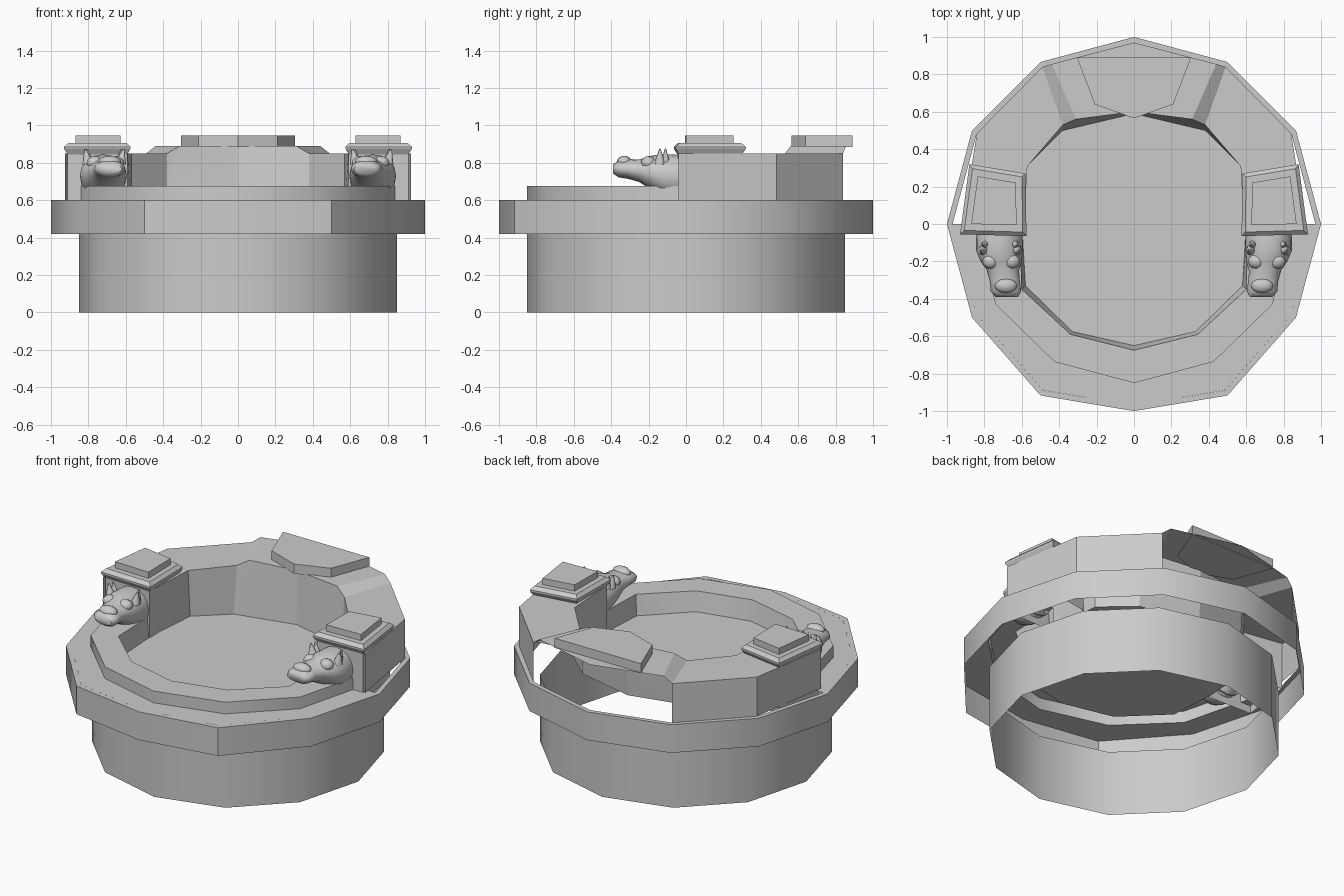
import bpy, bmesh, math
from mathutils import Matrix, Vector

cube = bpy.data.objects.get("Cube")
if cube:
    bpy.data.objects.remove(cube)

stone = bpy.data.materials.new("grey_stone")
stone.use_nodes = True
GREY = (0.6, 0.6, 0.6, 1)
stone.diffuse_color = GREY
stone.node_tree.nodes["Principled BSDF"].inputs["Base Color"].default_value = GREY


def finish(name, bm, angle=35):
    bmesh.ops.remove_doubles(bm, verts=bm.verts, dist=0.0005)
    bmesh.ops.recalc_face_normals(bm, faces=bm.faces)
    mesh = bpy.data.meshes.new(name)
    bm.to_mesh(mesh)
    bm.free()
    mesh.materials.append(stone)
    ob = bpy.data.objects.new(name, mesh)
    bpy.context.collection.objects.link(ob)
    bpy.ops.object.select_all(action='DESELECT')
    ob.select_set(True)
    bpy.context.view_layer.objects.active = ob
    bpy.ops.object.shade_smooth_by_angle(angle=math.radians(angle))
    return ob


def loft(bm, rows, closed=True, cap_first=False, cap_last=False):
    """Skin consecutive rows of points with quads."""
    vs = [[bm.verts.new(p) for p in row] for row in rows]
    n = len(rows[0])
    for a, b in zip(vs, vs[1:]):
        for i in range(n if closed else n - 1):
            j = (i + 1) % n
            bm.faces.new((a[i], a[j], b[j], b[i]))
    if cap_first:
        bm.faces.new(vs[0])
    if cap_last:
        bm.faces.new(vs[-1])


def ring(half, z):
    """Full outline from the points on its +x half, front to back."""
    pts = half + [(-x, y) for x, y in reversed(half) if x > 0]
    return [(x, y, z) for x, y in pts]


def regular(r):
    return [(r * math.sin(k * math.pi / 6), -r * math.cos(k * math.pi / 6)) for k in range(7)]


def lift(pts, z):
    return [(x, y, z) for x, y in pts]


# Open drum at the bottom
bm = bmesh.new()
drum = regular(0.85)
loft(bm, [ring(drum, 0), ring(drum, 0.42)])
finish("base_drum", bm)

# Overhanging band, with a slim ledge all round
band = regular(1)
band[1] = (0.5, -0.917)
ledge = [(x * 0.97, y * 0.97) for x, y in band]
bm = bmesh.new()
loft(bm, [ring(band, 0.42), ring(band, 0.6), ring(ledge, 0.6)])
finish("outer_band", bm)

# Front ledge, raised rim and its sloping inner wall
front_out = [(0.97, 0), (0.84, -0.485), (0.485, -0.889), (0, -0.97)]
front_mid = [(0.85, 0), (0.74, -0.43), (0.425, -0.737), (0, -0.85)]
front_in = [(0.61, 0), (0.6, -0.35), (0.34, -0.59), (0, -0.675)]
front_low = [(0.6, 0), (0.58, -0.33), (0.33, -0.575), (0, -0.65)]


def arc(half, z):
    return lift(half + [(-x, y) for x, y in half[-2::-1]], z)


bm = bmesh.new()
loft(bm, [arc(front_out, 0.6), arc(front_mid, 0.6), arc(front_mid, 0.675),
          arc(front_in, 0.675), arc(front_low, 0.55)], closed=False)
finish("front_rim", bm)

# Basin floor
floor = front_low[::-1] + [(0.57, 0.33), (0.38, 0.5), (0, 0.59)]
bm = bmesh.new()
bm.faces.new([bm.verts.new(p) for p in ring(floor, 0.55)])
finish("basin_floor", bm)

# Throne: raised sheet, sloping shoulders and leaning front wall, open behind
bm = bmesh.new()


def face(*pts):
    bm.faces.new([bm.verts.new(p) for p in pts])


face((0.44, 0.855, 0.89), (0, 0.97, 0.89), (-0.44, 0.855, 0.89),
     (-0.31, 0.56, 0.89), (0, 0.6, 0.89), (0.31, 0.56, 0.89))
for s in (1, -1):
    top, shoulder, foot = (s * 0.31, 0.56, 0.89), (s * 0.38, 0.53, 0.85), (s * 0.38, 0.5, 0.55)
    face((s * 0.49, 0.84, 0.85), (s * 0.44, 0.855, 0.89), top, shoulder)
    face(top, shoulder, foot)
    face(top, (0, 0.6, 0.89), (0, 0.59, 0.55), foot)
finish("throne", bm, 10)

# Thick plate on the throne
plate = [(0, 0.565), (0.21, 0.64), (0.305, 0.89)]
bm = bmesh.new()
loft(bm, [ring(plate, 0.885), ring(plate, 0.947)], cap_first=True, cap_last=True)
finish("throne_plate", bm)


def head(side):
    """Snouted beast head reaching forward from a pillar."""
    bm = bmesh.new()
    # y, centre x, centre z, half width, half height
    sections = [(-0.02, 0.72, 0.72, 0.12, 0.12), (-0.08, 0.72, 0.725, 0.125, 0.12),
                (-0.14, 0.72, 0.735, 0.125, 0.11), (-0.2, 0.71, 0.75, 0.11, 0.085),
                (-0.25, 0.7, 0.757, 0.085, 0.06), (-0.31, 0.69, 0.767, 0.08, 0.053),
                (-0.36, 0.685, 0.767, 0.082, 0.045), (-0.39, 0.68, 0.767, 0.06, 0.025)]
    rows = []
    for y, x, z, w, h in sections:
        turn = [k * math.tau / 16 for k in range(16)]
        rows.append([(side * (x + w * math.cos(t)), y, z + h * math.sin(t)) for t in turn])
    loft(bm, rows, cap_last=True)

    def blob(x, y, z, sx, sy, sz):
        m = Matrix.Translation((side * x, y, z)) @ Matrix.Diagonal((sx, sy, sz, 1))
        bmesh.ops.create_uvsphere(bm, u_segments=12, v_segments=8, radius=1, matrix=m)

    blob(0.72, -0.1, 0.66, 0.1, 0.11, 0.08)      # throat
    blob(0.685, -0.33, 0.805, 0.06, 0.04, 0.032)  # nose
    for e in (1, -1):
        blob(0.71 + e * 0.055, -0.2, 0.8, 0.045, 0.04, 0.035)  # brow
        for y, spread, size in ((-0.14, 0.095, 0.03), (-0.11, 0.085, 0.025)):
            m = (Matrix.Translation((side * (0.715 + e * spread), y, 0.835))
                 @ Matrix.Rotation(side * e * 0.2, 4, 'Y'))
            bmesh.ops.create_cone(bm, cap_ends=True, segments=8, radius1=size,
                                  radius2=0.004, depth=0.08, matrix=m)
    return bm


# Corner plan shared by every layer of a pillar
plan = [Vector(p) for p in ((0.88, 0.32), (0.58, 0.27), (0.575, -0.065), (0.93, -0.055))]
centre = sum(plan, Vector((0, 0))) / 4
layers = [(0.9, 0.55), (0.9, 0.845), (1, 0.875), (1, 0.885), (0.88, 0.905), (0.68, 0.905), (0.68, 0.945)]

# Curved wall sections: outer edge, top inner edge, inner foot
wall_out = [(0.925, -0.04), (0.84, 0.485), (0.49, 0.84)]
wall_in = [(0.59, -0.04), (0.57, 0.31), (0.38, 0.53)]
wall_foot = [(0.6, -0.04), (0.57, 0.33), (0.38, 0.5)]

for side, label in ((1, "left"), (-1, "right")):
    def flip(pts, z):
        return [(side * x, y, z) for x, y in pts]

    bm = bmesh.new()
    loft(bm, [flip(wall_out, 0.6), flip(wall_out, 0.85), flip(wall_in, 0.85),
              flip(wall_foot, 0.55)], closed=False)
    finish(label + "_wall", bm)

    bm = bmesh.new()
    loft(bm, [flip([centre + (p - centre) * k for p in plan], z) for k, z in layers], cap_last=True)
    finish(label + "_pillar", bm, 20)

    finish(label + "_beast_head", head(side), 60)
